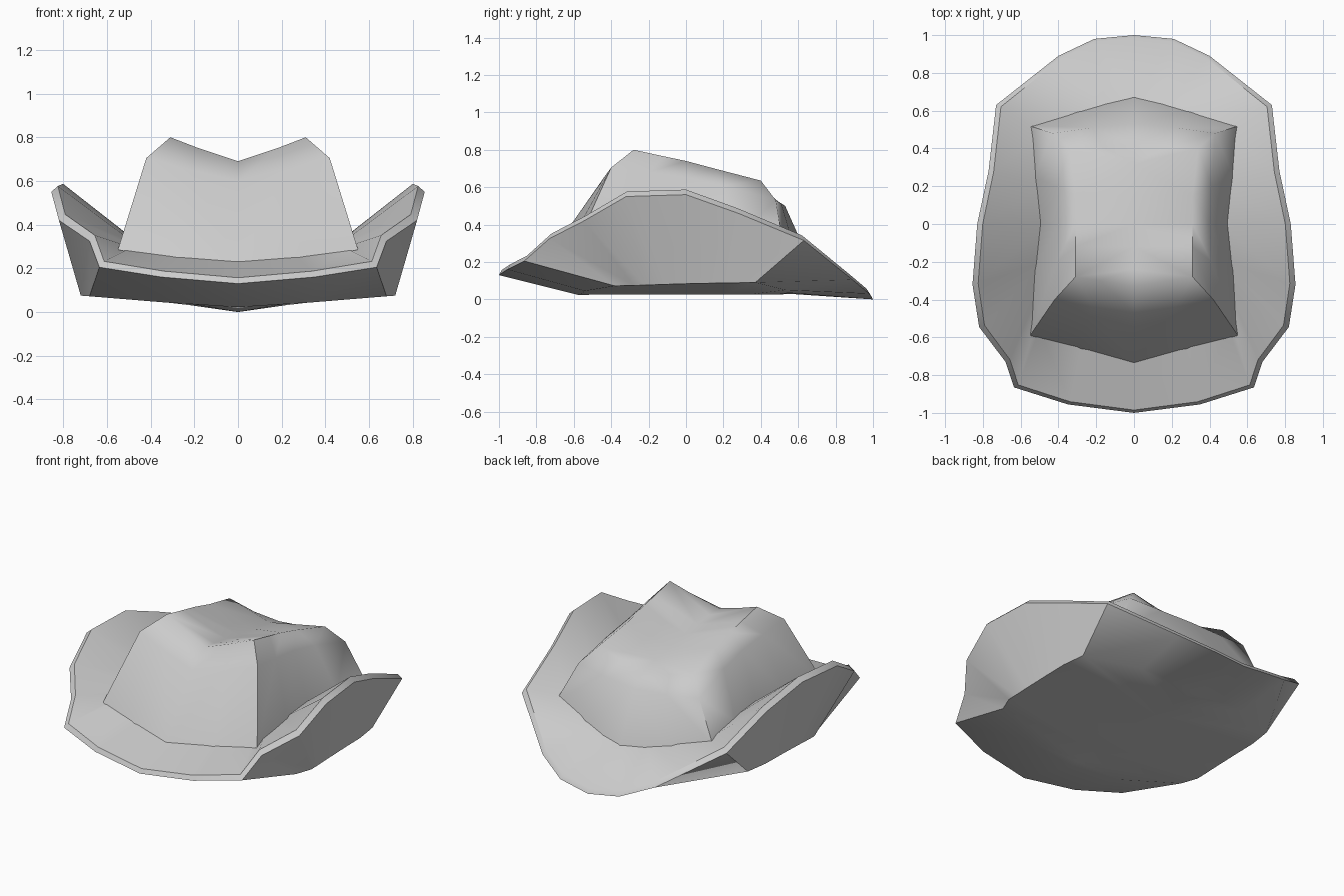
import bpy, bmesh


def loft(name, rings, angle):
    """Skin a stack of half rings (front centre to back centre), then mirror across x."""
    bm = bmesh.new()
    rows = [[bm.verts.new(p) for p in ring] for ring in rings]
    for a, b in zip(rows, rows[1:]):
        for i in range(len(a) - 1):
            bm.faces.new((a[i], a[i + 1], b[i + 1], b[i]))
    bmesh.ops.remove_doubles(bm, verts=bm.verts, dist=0.0005)
    # mirrored half kept in one mesh
    geo = bmesh.ops.duplicate(bm, geom=bm.verts[:] + bm.edges[:] + bm.faces[:])["geom"]
    copies = [g for g in geo if isinstance(g, bmesh.types.BMVert)]
    for v in copies:
        v.co.x *= -1
    bmesh.ops.reverse_faces(bm, faces=[g for g in geo if isinstance(g, bmesh.types.BMFace)])
    bmesh.ops.remove_doubles(bm, verts=bm.verts, dist=0.0005)
    bm.normal_update()
    mesh = bpy.data.meshes.new(name)
    bm.to_mesh(mesh)
    bm.free()
    obj = bpy.data.objects.new(name, mesh)
    bpy.context.collection.objects.link(obj)
    bpy.ops.object.select_all(action='DESELECT')
    obj.select_set(True)
    bpy.context.view_layer.objects.active = obj
    bpy.ops.object.shade_smooth_by_angle(angle=angle)
    return obj


# Brim: bowl-like underside, curled rim, saddle top running in under the crown
under = [(0, -.57, .022), (.35, -.54, .045), (.68, -.38, .072), (.72, -.28, .075),
         (.72, -.22, .076), (.72, -.12, .08), (.72, .05, .085), (.72, .22, .088),
         (.70, .37, .09), (.38, .53, .05), (.20, .55, .035), (0, .55, .03)]
rim = [(0, -1.0, .13), (.35, -.955, .16), (.635, -.865, .205), (.68, -.73, .325),
       (.82, -.545, .42), (.855, -.32, .55), (.83, 0, .56), (.77, .28, .46),
       (.73, .63, .315), (.40, .89, .105), (.21, .98, .03), (0, 1.0, 0)]
join = [(0, -.70, .24), (.28, -.66, .25), (.50, -.56, .29), (.50, -.45, .30),
        (.50, -.35, .31), (.48, -.20, .32), (.46, 0, .32), (.48, .20, .32),
        (.50, .48, .29), (.30, .57, .24), (.15, .61, .21), (0, .64, .20)]
keel = [(0, y * .9, .025) for x, y, z in under]
lip = [(x * .965, y * .985, z + .027) for x, y, z in rim]
loft("brim", [keel, under, rim, lip, join], 0.8)

# Crown: pinched sides, two front peaks and a dented top
base = [(0, -.74, .22), (.30, -.66, .235), (.55, -.59, .285), (.53, -.25, .32),
        (.50, 0, .33), (.53, .25, .32), (.555, .52, .28), (.30, .60, .21), (0, .68, .165)]
shoulder = [(0, -.47, .60), (.22, -.44, .65), (.42, -.40, .705), (.41, -.20, .68),
            (.40, 0, .65), (.41, .20, .61), (.43, .48, .53), (.22, .51, .51), (0, .53, .50)]
ridge = [(0, -.33, .69), (.18, -.30, .75), (.31, -.28, .80), (.31, -.12, .765),
         (.31, 0, .74), (.31, .15, .70), (.34, .40, .635), (.17, .41, .59), (0, .42, .57)]
dent = [(0, y, .68 - .14 * (y + .24)) for y in (-.24, -.24, -.24, -.12, 0, .15, .32, .32, .32)]
loft("crown", [base, shoulder, ridge, dent], 1.0)
